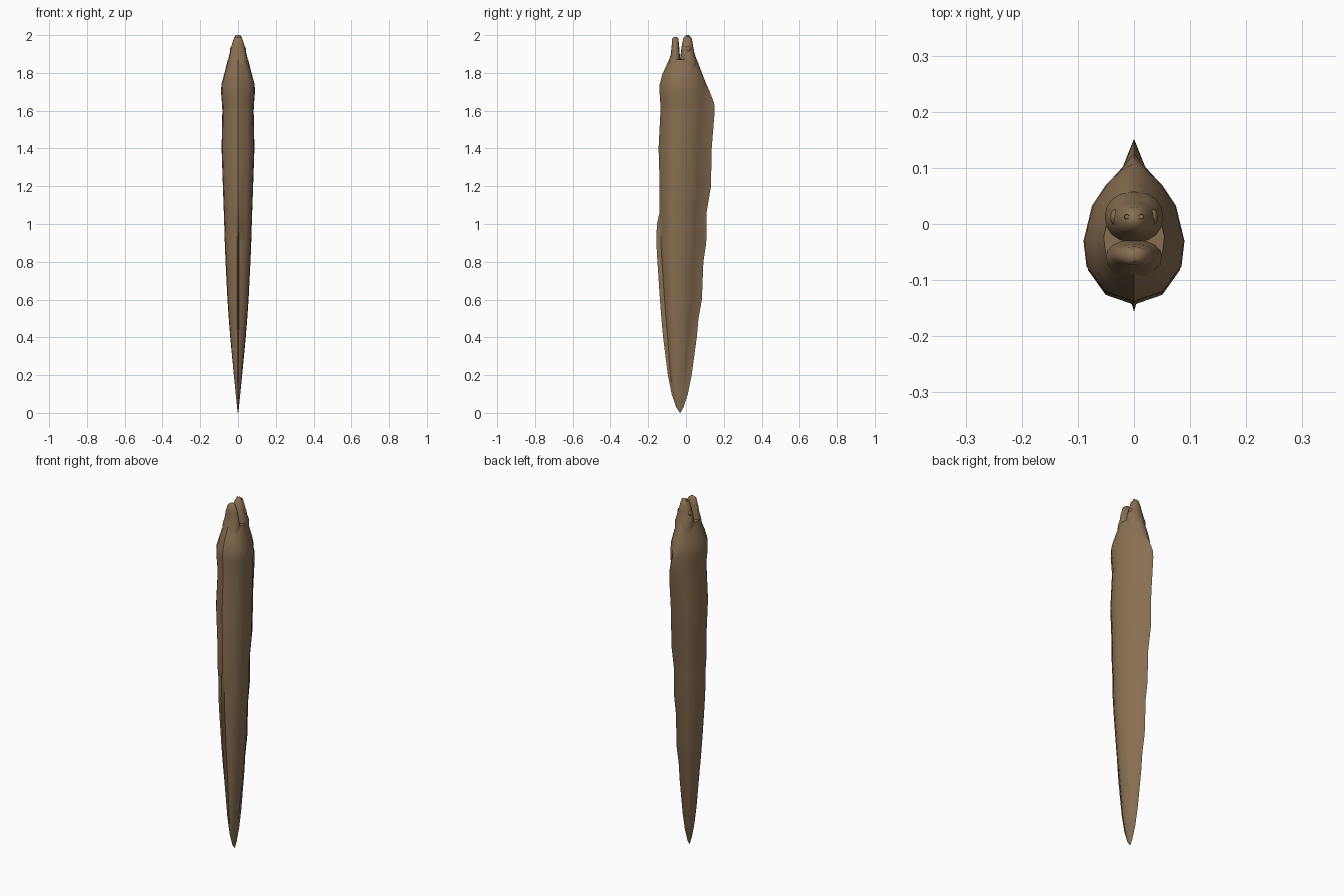
import bpy, bmesh, math

if "Cube" in bpy.data.objects:
    bpy.data.objects.remove(bpy.data.objects["Cube"])

skin = bpy.data.materials.new("brown skin")
skin.diffuse_color = (0.25, 0.16, 0.085, 1)
skin.use_nodes = True
skin.node_tree.nodes["Principled BSDF"].inputs["Base Color"].default_value = skin.diffuse_color


def finish(name, bm, angle=50):
    bmesh.ops.recalc_face_normals(bm, faces=bm.faces)
    me = bpy.data.meshes.new(name)
    bm.to_mesh(me)
    bm.free()
    me.materials.append(skin)
    ob = bpy.data.objects.new(name, me)
    bpy.context.collection.objects.link(ob)
    bpy.ops.object.select_all(action='DESELECT')
    ob.select_set(True)
    bpy.context.view_layer.objects.active = ob
    bpy.ops.object.shade_smooth_by_angle(angle=math.radians(angle))
    return ob


def loft(name, rings):
    """rings: list of (z, half section points from back to front)"""
    bm = bmesh.new()
    loops = []
    for z, half in rings:
        full = half + [(-x, y) for x, y in half[-2:0:-1]]
        loops.append([bm.verts.new((x, y, z)) for x, y in full])
    n = len(loops[0])
    for a, b in zip(loops, loops[1:]):
        for i in range(n):
            bm.faces.new((a[i], a[(i + 1) % n], b[(i + 1) % n], b[i]))
    bm.faces.new(loops[0])
    bm.faces.new(loops[-1])
    return finish(name, bm)


# body outline: z, half width, front edge, back edge
BODY = [
    (0.003, .002, -.034, -.028),
    (0.03, .005, -.052, -.013),
    (0.10, .012, -.076, .010),
    (0.20, .022, -.096, .030),
    (0.40, .041, -.121, .057),
    (0.50, .049, -.130, .066),
    (0.60, .056, -.138, .084),
    (0.80, .066, -.151, .092),
    (0.90, .070, -.157, .107),
    (1.00, .073, -.154, .109),
    (1.06, .075, -.140, .109),
    (1.20, .080, -.139, .132),
    (1.40, .087, -.145, .136),
    (1.60, .083, -.135, .152),
    (1.64, .085, -.136, .149),
    (1.70, .090, -.140, .126),
    (1.74, .088, -.139, .108),
    (1.79, .074, -.126, .088),
    (1.87, .054, -.090, .058),
]
# cross-section: fraction of width, fraction of depth
SECTION = [(.24, 1), (.55, .88), (.83, .72), (1, .45),
           (.94, .255), (.58, .064), (.09, 0)]


def body_ring(z, w, front, back):
    """fins are thin ridges standing off the core section"""
    fade = min(1, max(0, (1.76 - z) / .12))
    dorsal = .003 + min(.02 + .017 * z, w * 1.1) * fade
    anal = min(.024, w * .6) if z < 1.03 else .004
    b, t = front + anal, back - dorsal
    return z, ([(0, back)] + [(w * a, b + (t - b) * f) for a, f in SECTION]
               + [(0, front)])


loft("eel_body", [body_ring(*row) for row in BODY])


def oval(w, y0, y1, p=0.8):
    """rounded half section"""
    c, r = (y0 + y1) / 2, (y1 - y0) / 2
    return [(w * abs(math.sin(math.pi * i / 8)) ** p if 0 < i < 8 else 0,
             c + r * math.cos(math.pi * i / 8)) for i in range(9)]


# jaws: z, half width, front y, back y
UPPER = [(1.80, .050, -.04, .060), (1.87, .052, -.032, .057),
         (1.90, .045, -.028, .046), (1.94, .035, -.023, .038),
         (1.985, .021, -.014, .030), (2.0, .006, .001, .016)]
LOWER = [(1.80, .050, -.105, -.02), (1.87, .050, -.089, -.029),
         (1.90, .042, -.080, -.033), (1.94, .036, -.076, -.036),
         (1.98, .023, -.073, -.040), (1.99, .010, -.065, -.047)]
for name, rows in (("upper_jaw", UPPER), ("lower_jaw", LOWER)):
    loft(name, [(z, oval(w, a, b)) for z, w, a, b in rows])

# eyes and nostril tubes, one each side
for side, s in (("right", 1), ("left", -1)):
    bm = bmesh.new()
    bmesh.ops.create_uvsphere(bm, u_segments=16, v_segments=10, radius=.014)
    bmesh.ops.scale(bm, vec=(.6, 1, 1), verts=bm.verts)
    bmesh.ops.translate(bm, vec=(s * .034, .012, 1.925), verts=bm.verts)
    finish(side + "_eye", bm)
    bm = bmesh.new()
    bmesh.ops.create_cone(bm, cap_ends=True, segments=10, radius1=.006,
                          radius2=.004, depth=.025)
    bmesh.ops.translate(bm, vec=(s * .013, .013, 1.986), verts=bm.verts)
    finish(side + "_nostril", bm)
